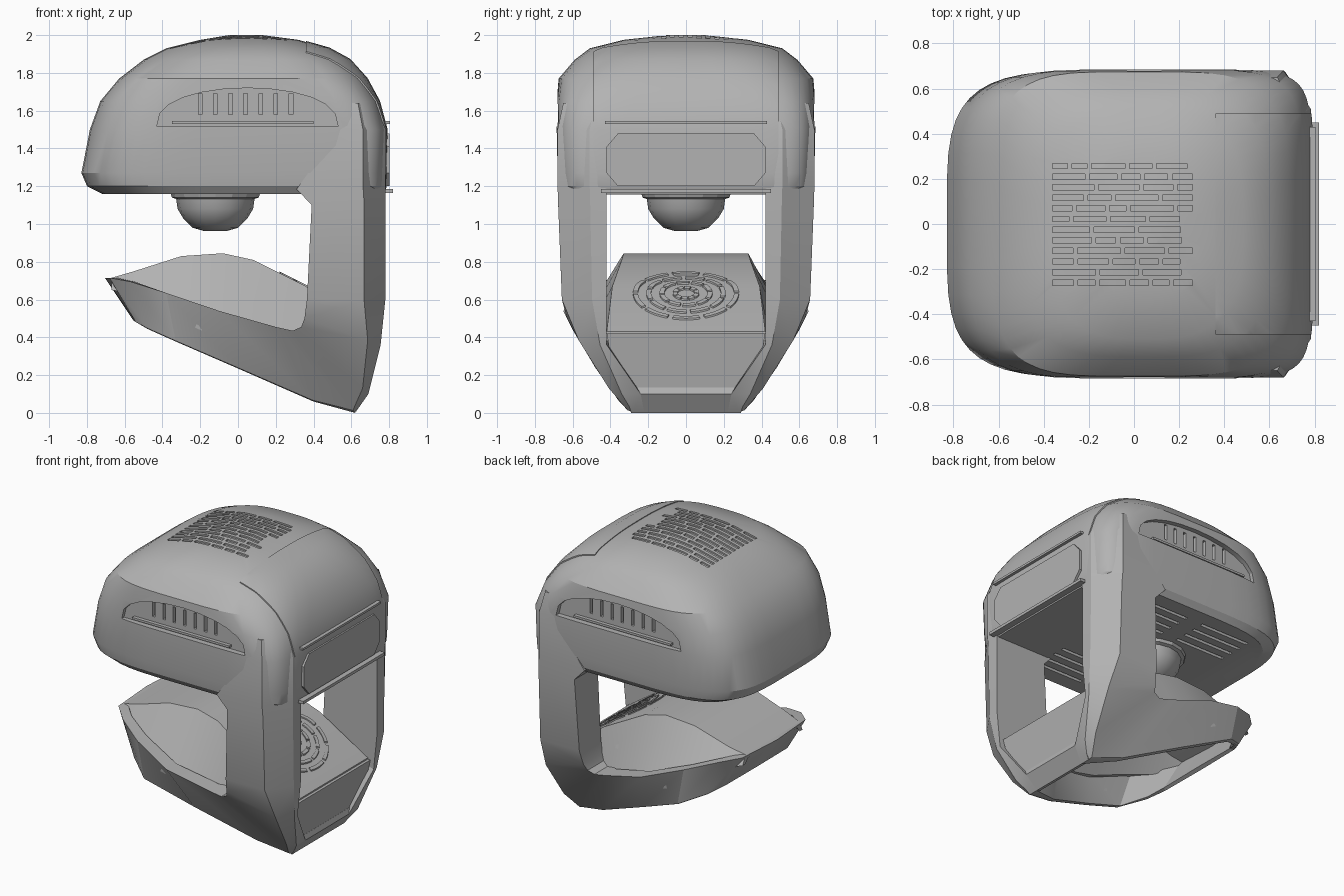
import bpy, bmesh, math, random
from mathutils import Matrix

random.seed(4)
if "Cube" in bpy.data.objects:
    bpy.data.objects.remove(bpy.data.objects["Cube"])

GREY = bpy.data.materials.new("plain grey")
GREY.use_nodes = True
GREY.diffuse_color = (0.45, 0.45, 0.45, 1)
GREY.node_tree.nodes["Principled BSDF"].inputs["Base Color"].default_value = (0.45, 0.45, 0.45, 1)


def add(name, bm):
    bmesh.ops.recalc_face_normals(bm, faces=bm.faces)
    mesh = bpy.data.meshes.new(name)
    bm.to_mesh(mesh)
    bm.free()
    mesh.materials.append(GREY)
    ob = bpy.data.objects.new(name, mesh)
    bpy.context.collection.objects.link(ob)
    return ob


def loft(name, rings, cap_end=True):
    bm = bmesh.new()
    loops = [[bm.verts.new(p) for p in ring] for ring in rings]
    n = len(loops[0])
    for a, b in zip(loops, loops[1:]):
        for i in range(n):
            j = (i + 1) % n
            bm.faces.new((a[i], a[j], b[j], b[i]))
    bm.faces.new(loops[0])
    if cap_end:
        bm.faces.new(loops[-1])
    return add(name, bm)


def boxes(name, items):
    """Each item is (x0, x1, y0, y1, z0, z1)."""
    bm = bmesh.new()
    for x0, x1, y0, y1, z0, z1 in items:
        m = Matrix.Translation(((x0 + x1) / 2, (y0 + y1) / 2, (z0 + z1) / 2))
        m = m @ Matrix.Diagonal((x1 - x0, y1 - y0, z1 - z0, 1))
        bmesh.ops.create_cube(bm, size=1, matrix=m)
    return add(name, bm)


def bake(ob):
    deps = bpy.context.evaluated_depsgraph_get()
    mesh = bpy.data.meshes.new_from_object(ob.evaluated_get(deps))
    ob.modifiers.clear()
    ob.data = mesh


def boolean(ob, cutter, op="DIFFERENCE"):
    mod = ob.modifiers.new("cut", "BOOLEAN")
    mod.operation, mod.solver, mod.object = op, "EXACT", cutter
    bake(ob)
    bpy.data.objects.remove(cutter)


def smooth(ob, angle=28):
    bpy.ops.object.select_all(action="DESELECT")
    ob.select_set(True)
    bpy.context.view_layer.objects.active = ob
    bpy.ops.object.shade_smooth_by_angle(angle=math.radians(angle))


# Domed upper shell: levels of (z, x_min, x_max, half_width, squareness)
LEVELS = [(1.16, -.72, .765, .64, 8), (1.2, -.8, .78, .67, 8), (1.27, -.83, .78, .68, 8),
          (1.5, -.785, .785, .685, 8), (1.65, -.73, .745, .685, 6), (1.77, -.63, .68, .675, 4.2),
          (1.87, -.5, .59, .59, 3.4), (1.93, -.38, .48, .51, 3), (1.975, -.2, .32, .33, 2.8),
          (2.0, -.05, .13, .1, 2.5)]


def dome(name, k=1.0):
    rings = []
    for z, x0, x1, w, n in LEVELS:
        ring = []
        for i in range(48):
            t = math.tau * (i + .5) / 48
            c, s = math.cos(t), math.sin(t)
            e = 2 / (n if c > 0 else min(n, 4.2))
            x = (x0 + x1) / 2 + (x1 - x0) / 2 * math.copysign(abs(c) ** e, c)
            ring.append((x * k, w * k * math.copysign(abs(s) ** e, s), 1.5 + (z - 1.5) * k))
        rings.append(ring)
    return loft(name, rings)


shell = dome("upper_shell")

# Arched vent recess with slots on both sides
for side in (-1, 1):
    arch = [(.05 + .48 * math.cos(math.pi * i / 12), 1.515 + .205 * math.sin(math.pi * i / 12) ** .8)
            for i in range(13)]
    boolean(shell, loft("arch_cutter", [[(x, side * y, z) for x, z in arch] for y in (.645, .8)]))
boolean(shell, boxes("slot_cutter", [(-.21 + i * .08, -.19 + i * .08, s * .66 - .05, s * .66 + .05, 1.58, 1.69)
                                     for i in range(7) for s in (-1, 1)]))
boxes("vent_ledges", [(-.35, .4, s * .65 - .02, s * .65 + .02, 1.53, 1.545) for s in (-1, 1)])

# Slots in the underside
boolean(shell, boxes("under_cutter", [(x, x + .38, s * y - .012, s * y + .012, 1.1, 1.18)
                                      for s in (-1, 1) for y in (.28, .36, .44, .52) for x in (-.5, 0)]))

# Broken shallow grooves on the crown
grooves = []
for row in range(12):
    y, x = -.26 + row * .047, -.36
    while x < .2:
        length = random.uniform(.06, .2)
        grooves.append((x, min(x + length, .26), y - .012, y + .012, 1.85, 2.1))
        x += length + .02
groove_cutter = boxes("groove_cutter", grooves)
boolean(groove_cutter, dome("groove_floor", .98))
boolean(shell, groove_cutter)
smooth(shell)

# Raised rear panel following the shell
panel = dome("rear_panel", 1.01)
boolean(panel, boxes("panel_cutter", [(.36, 1, -.49, .49, 1.1, 2.1)]), "INTERSECT")
boolean(panel, dome("panel_core", .99))
smooth(panel)

# Octagonal plate and lips on the rear
outline = [(.36, 1.2), (.42, 1.27), (.42, 1.41), (.36, 1.48)]
outline += [(-y, z) for y, z in reversed(outline)]
loft("rear_plate", [[(x, y, z) for y, z in outline] for x in (.77, .803)])
boxes("rear_lips", [(.76, .805, -.43, .43, 1.53, 1.545), (.76, .82, -.45, .45, 1.165, 1.185)])


# Pillars and base rim: one swept half, mirrored
def half_width(z):
    pts = [(0, .3), (.1, .39), (.3, .52), (.42, .59), (.55, .655), (.9, .67), (1.2, .68), (2, .68)]
    for (a, u), (b, v) in zip(pts, pts[1:]):
        if z <= b:
            return u + (v - u) * (z - a) / (b - a)


# (outer x, z, inner x, z, width limit, inner limit, chamfer, low wall, top wall, end thickness)
STATIONS = [(.72, 1.64, .55, 1.64, .65, .42, .17, .12, .12, 0), (.783, 1.5, .54, 1.5, 1, .42, .17, .12, .12, 0),
            (.782, 1.2, .31, 1.185, 1, .42, .17, .12, .12, 0),
            (.78, 1.12, .39, 1.1, 1, .42, .17, .12, .12, 0),
            (.78, .6, .365, .6, 1, .42, .16, .12, .12, 0), (.755, .36, .352, .5, 1, .42, .1, .12, .12, 0),
            (.69, .1, .335, .455, 1, .42, .05, .1, .12, 0), (.62, 0, .29, .435, 1, .42, .02, .06, .12, 0),
            (.4, .06, .2, .455, 1, 1, .01, .03, .12, 0), (0, .235, -.1, .54, 1, 1, .01, .025, .11, 0),
            (-.33, .378, -.38, .635, .57, 1, .01, .025, .1, 0), (-.48, .445, -.57, .695, .46, 1, .01, .025, .07, .02),
            (-.54, .48, -.68, .715, .35, 1, .01, .02, .05, .04), (-.555, .49, -.705, .715, 0, 1, 0, 0, 0, .05)]
rings = []
for ox, oz, ix, iz, cap, lim, ch, low, top, t in STATIONS:
    ya, yb = min(half_width(oz), cap), min(half_width(iz), cap)
    f = min(ch * 1.7, .12 / abs(ix - ox))
    if ix > .5:
        f = .5
    rings.append([(ox, ya - ch, oz), (ox + (ix - ox) * f, ya + (yb - ya) * f, oz + (iz - oz) * f),
                  (ix, yb, iz), (ix + t, min(lim, yb - top), iz),
                  (ox + t / 2, min(lim, ya - low - (ch if ch < .1 else 0)), oz + t / 4)])
frame = loft("pillars_and_base_rim", rings, cap_end=False)
frame.modifiers.new("mirror", "MIRROR").use_axis = (False, True, False)
bake(frame)
smooth(frame)

# Arched seat between the rims: (x, top z, top half width, base z, base half width)
SEAT = [(-.67, .715, .3, .65, .33), (-.55, .75, .32, .63, .43), (-.3, .83, .33, .57, .5),
        (-.08, .845, .33, .49, .52), (.08, .81, .34, .45, .51), (.36, .67, .39, .42, .44),
        (.71, .43, .42, .38, .42)]


def seat(name, lift=0.0):
    rings = []
    for x, zt, w, zb, b in SEAT:
        half = [(b, zb), (w, zt + lift), (w - .03, zt - .03), (b - .03, zb)]
        rings.append([(x, -y, z) for y, z in half[:2]] + [(x, y, z) for y, z in half[1::-1]]
                     + [(x, y, z) for y, z in half[:1:-1]] + [(x, -y, z) for y, z in half[2:]])
    return loft(name, rings)


smooth(seat("seat"), 20)

# Ringed grille on the sloping seat top
bm = bmesh.new()
for k in (.25, .5, .75, 1):
    for n in range(10):
        a0 = math.tau * n / 10 + k
        arc = [a0 + j * .13 for j in range(5)]
        pts = [(r * math.cos(a), r * math.sin(a)) for r, seq in ((k, arc), (k - .09, arc[::-1])) for a in seq]
        low, high = [[bm.verts.new((.42 + .2 * u, .28 * v, z)) for u, v in pts] for z in (.4, 1)]
        bm.faces.new(low)
        bm.faces.new(high)
        for i in range(len(pts)):
            j = (i + 1) % len(pts)
            bm.faces.new((low[i], low[j], high[j], high[i]))
grille = seat("seat_grille", .009)
boolean(grille, add("grille_cutter", bm), "INTERSECT")

# Lower rear panel, bottom bar and post beneath the seat
loft("lower_rear_panel", [[(.73 - d, -.42, .42), (.73 - d, .42, .42), (.71 - d, .39, .25), (.675 - d, .28, .12),
                           (.675 - d, -.28, .12), (.71 - d, -.39, .25)] for d in (0, .03)])
loft("bottom_bar", [[(.62, y, 0), (.69, y * 1.1, .1), (.68, y * 1.1, .135), (.62, y, .13), (.58, y, .02)]
                    for y in (-.29, .29)])
bm = bmesh.new()
bmesh.ops.create_cone(bm, cap_ends=True, segments=8, radius1=.035, radius2=.035, depth=.4,
                      matrix=Matrix.Translation((.25, .05, .48)))
add("under_post", bm)


# Hanging bulb with collar
def turned(name, profile):
    return loft(name, [[(-.12 + r * math.cos(math.tau * i / 16), r * math.sin(math.tau * i / 16), z)
                        for i in range(16)] for r, z in profile])


turned("bulb_collar", [(.24, 1.17), (.23, 1.14), (.2, 1.13)])
smooth(turned("bulb", [(.21, 1.15), (.2, 1.08), (.17, 1.03), (.12, .98), (.06, .963)]), 40)
